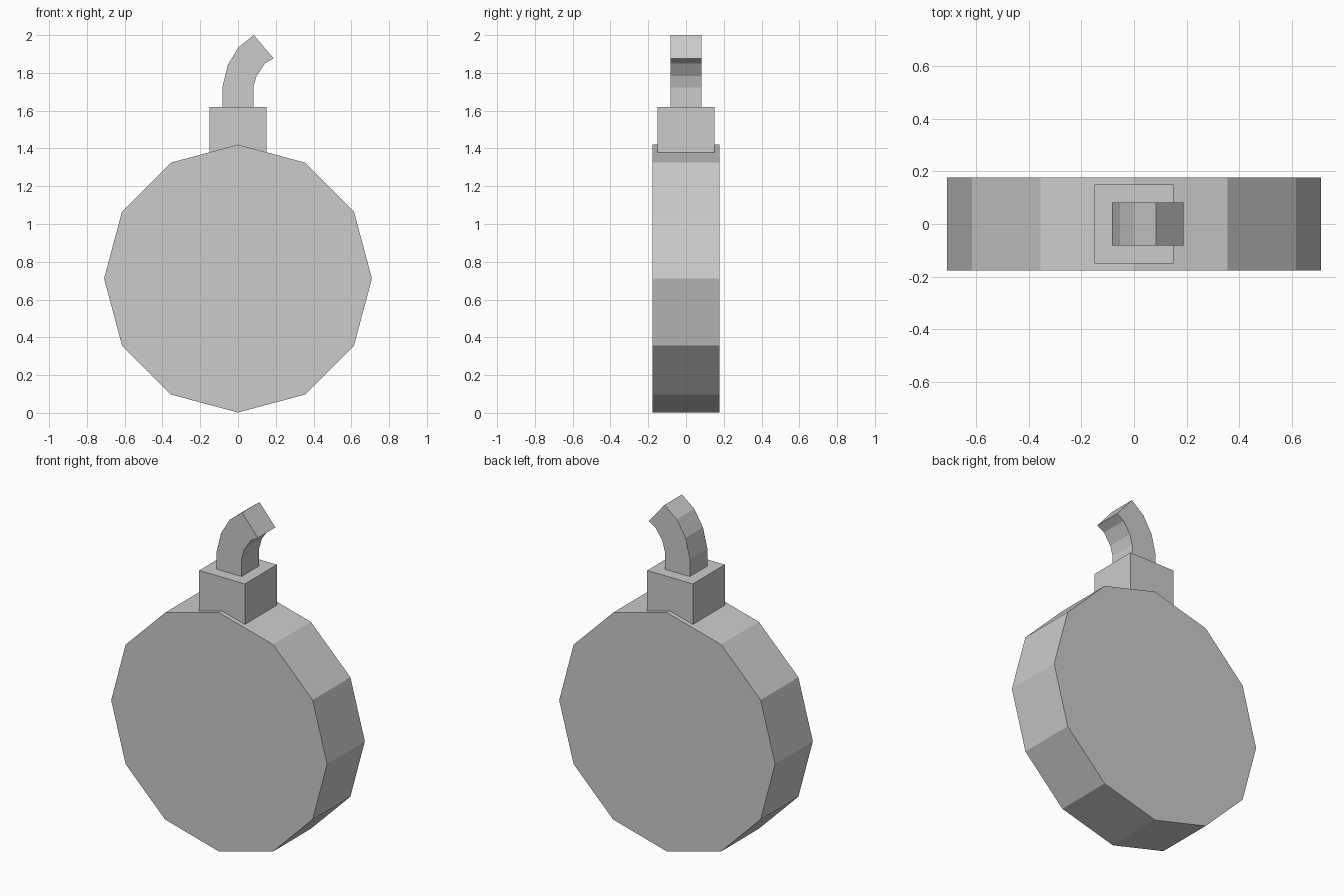
import bpy, bmesh, math

if "Cube" in bpy.data.objects:
    bpy.data.objects.remove(bpy.data.objects["Cube"])


def prism(name, profile, half_depth):
    """Extrude an (x, z) outline symmetrically along y."""
    bm = bmesh.new()
    face = bm.faces.new([bm.verts.new((x, -half_depth, z)) for x, z in profile])
    new = bmesh.ops.extrude_face_region(bm, geom=[face])["geom"]
    moved = [v for v in new if isinstance(v, bmesh.types.BMVert)]
    bmesh.ops.translate(bm, verts=moved, vec=(0, 2 * half_depth, 0))
    bmesh.ops.recalc_face_normals(bm, faces=bm.faces)
    mesh = bpy.data.meshes.new(name)
    bm.to_mesh(mesh)
    bm.free()
    obj = bpy.data.objects.new(name, mesh)
    bpy.context.collection.objects.link(obj)
    return obj


# Flat twelve-sided body
R, CZ = 0.709, 0.711
angles = [math.radians(30 * i) for i in range(12)]
prism("body", [(R * math.cos(a), CZ + R * math.sin(a)) for a in angles], 0.177)

# Square neck sunk into the top of the body
prism("neck", [(-0.15, 1.375), (0.15, 1.375), (0.15, 1.62), (-0.15, 1.62)], 0.15)

# Bent fuse: outer and inner edges of the curve
outer = [(-0.083, 1.60), (-0.083, 1.723), (-0.054, 1.842), (0.003, 1.936), (0.084, 2.0)]
inner = [(0.081, 1.60), (0.081, 1.723), (0.098, 1.784), (0.142, 1.85), (0.188, 1.877)]
# built as linked segments so every cap and side stays a clean quad
bm = bmesh.new()
rings = []
for (ox, oz), (ix, iz) in zip(outer, inner):
    corners = [(ox, -0.082, oz), (ix, -0.082, iz), (ix, 0.082, iz), (ox, 0.082, oz)]
    rings.append([bm.verts.new(c) for c in corners])
for a, b in zip(rings, rings[1:]):
    for i in range(4):
        j = (i + 1) % 4
        bm.faces.new((a[i], a[j], b[j], b[i]))
bm.faces.new(rings[0][::-1])
bm.faces.new(rings[-1])
bmesh.ops.recalc_face_normals(bm, faces=bm.faces)
mesh = bpy.data.meshes.new("fuse")
bm.to_mesh(mesh)
bm.free()
bpy.context.collection.objects.link(bpy.data.objects.new("fuse", mesh))
